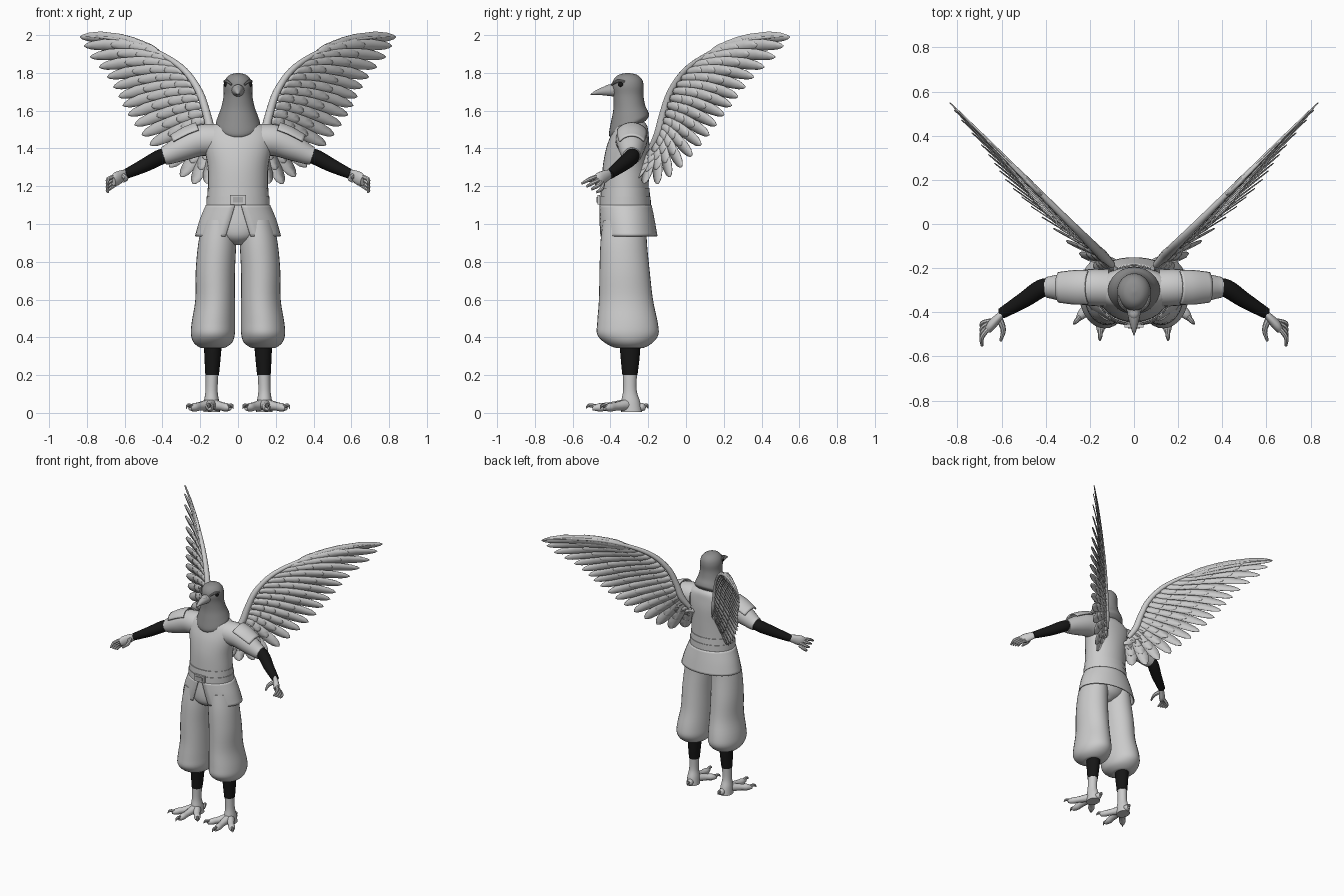
import bpy, bmesh, math
from mathutils import Vector

cube = bpy.data.objects.get("Cube")
if cube:
    bpy.data.objects.remove(cube, do_unlink=True)


def material(name, value):
    m = bpy.data.materials.new(name)
    m.use_nodes = True
    col = (value, value, value, 1)
    m.diffuse_color = col
    m.node_tree.nodes["Principled BSDF"].inputs["Base Color"].default_value = col
    return m


LIGHT = material("light grey cloth", 0.6)
HEAD = material("dark grey plumage", 0.27)
BEAK = material("mid grey beak", 0.42)
BLACK = material("black wraps", 0.008)
parts = []


def sample(pts, t):
    """Smooth interpolation through control points, t from 0 to 1."""
    n = len(pts) - 1
    i = min(int(t * n), n - 1)
    f = t * n - i
    p = [pts[max(0, min(n, i + k))] for k in (-1, 0, 1, 2)]
    return [b + f / 2 * (c - a + f * (2 * a - 5 * b + 4 * c - d + f * (3 * (b - c) + d - a)))
            for a, b, c, d in zip(*p)]


def resample(pts, steps=4):
    n = (len(pts) - 1) * steps
    return [sample(pts, k / n) for k in range(n + 1)]


def finish(name, bm, mat, mirror=False, thick=0):
    bmesh.ops.recalc_face_normals(bm, faces=bm.faces[:])
    me = bpy.data.meshes.new(name)
    bm.to_mesh(me)
    bm.free()
    me.materials.append(mat)
    ob = bpy.data.objects.new(name, me)
    bpy.context.collection.objects.link(ob)
    if thick:
        mod = ob.modifiers.new("Thickness", 'SOLIDIFY')
        mod.thickness, mod.offset = thick, 0
    if mirror:
        mod = ob.modifiers.new("Mirror", 'MIRROR')
        mod.use_mirror_merge = False
    parts.append(ob)
    return ob


def skin(bm, rings, closed=True):
    """Bridge successive rings of points, with end caps when closed."""
    rows = [[bm.verts.new(p) for p in r] for r in rings]
    n = len(rows[0])
    for a, b in zip(rows, rows[1:]):
        for j in range(n if closed else n - 1):
            k = (j + 1) % n
            bm.faces.new((a[j], a[k], b[k], b[j]))
    if closed:
        bm.faces.new(rows[0])
        bm.faces.new(rows[-1])


def loft(name, rings, mat, mirror=False, gap=False, thick=0, sides=32):
    """Rings are x, y, z, rx, ry, extra; extra is a tilt, or a front gap angle."""
    out = []
    for x, y, z, rx, ry, e in resample([(*r, 0)[:6] for r in rings]):
        g = e if gap else 0
        tilt = 0 if gap else e
        n = sides if not gap else sides - 1
        angs = [-math.pi / 2 + g + (2 * math.pi - 2 * g) * j / n for j in range(sides)]
        out.append([(x + rx * math.cos(a), y + ry * math.sin(a), z + tilt * ry * math.sin(a))
                    for a in angs])
    bm = bmesh.new()
    skin(bm, out, not gap)
    return finish(name, bm, mat, mirror, thick)


def add_tube(bm, pts, sides=14, flat=1, arc=None):
    pts = resample(pts)
    pos = [Vector(p[:3]) for p in pts]
    rings = []
    for i, p in enumerate(pts):
        t = (pos[min(i + 1, len(pos) - 1)] - pos[max(i - 1, 0)]).normalized()
        s = t.cross(Vector((0, 0, 1))).normalized()
        u = s.cross(t)
        if arc:
            angs = [arc[0] + (arc[1] - arc[0]) * j / (sides - 1) for j in range(sides)]
        else:
            angs = [2 * math.pi * j / sides for j in range(sides)]
        r = max(p[3], 0.001)
        rings.append([pos[i] + s * r * flat * math.cos(a) + u * r * math.sin(a) for a in angs])
    skin(bm, rings, arc is None)


def tube(name, pts, mat, mirror=True, thick=0, **kw):
    bm = bmesh.new()
    add_tube(bm, pts, **kw)
    return finish(name, bm, mat, mirror, thick)


def ball(name, loc, scale, mat, mirror=False):
    bm = bmesh.new()
    bmesh.ops.create_uvsphere(bm, u_segments=16, v_segments=10, radius=1)
    for v in bm.verts:
        v.co = Vector(a * b + c for a, b, c in zip(v.co, scale, loc))
    finish(name, bm, mat, mirror)


def box(name, loc, size, mat):
    bm = bmesh.new()
    bmesh.ops.create_cube(bm, size=1)
    for v in bm.verts:
        v.co = Vector(a * b + c for a, b, c in zip(v.co, size, loc))
    finish(name, bm, mat)


# Head, neck ruff and face
loft("head", [(0, -.305, 1.50, .095, .092, .5), (0, -.302, 1.525, .118, .106, .45),
              (0, -.298, 1.57, .106, .098, .25), (0, -.3, 1.62, .088, .084, .1),
              (0, -.305, 1.68, .076, .08), (0, -.308, 1.73, .077, .084),
              (0, -.308, 1.765, .067, .075), (0, -.308, 1.79, .042, .048),
              (0, -.308, 1.8, .004, .004)], HEAD)
tube("beak", [(0, -.365, 1.708, .036), (0, -.42, 1.705, .027), (0, -.47, 1.697, .014),
              (0, -.505, 1.685, .002)], BEAK, mirror=False)
ball("cere", (0, -.405, 1.724), (.022, .025, .014), BEAK)
ball("eyes", (.066, -.345, 1.738), (.009, .016, .012), BLACK, True)
tube("brows", [(.035, -.392, 1.738, .006), (.06, -.365, 1.756, .009), (.072, -.325, 1.754, .006)],
     HEAD, sides=8)

# Tunic, belt and split skirt
loft("tunic", [(0, -.32, 1.1, .155, .125), (0, -.322, 1.18, .158, .124), (0, -.318, 1.3, .16, .123),
               (0, -.308, 1.4, .178, .115), (0, -.298, 1.47, .185, .1), (0, -.292, 1.515, .15, .088),
               (0, -.29, 1.54, .09, .07)], LIGHT)
loft("tunic_hem", [(0, -.322, 1.145, .163, .131), (0, -.322, 1.19, .161, .129)], LIGHT)
loft("belt", [(0, -.322, 1.095, .168, .136), (0, -.322, 1.145, .167, .135)], LIGHT)
loft("skirt", [(0, -.32, 1.1, .167, .135, .1), (0, -.313, 1.02, .2, .144, .2),
               (0, -.305, .935, .224, .151, .3)], LIGHT, gap=True, thick=.008)
box("buckle", (0, -.462, 1.128), (.085, .014, .05), LIGHT)
box("buckle_plate", (0, -.468, 1.128), (.055, .012, .028), BEAK)

# Trousers
loft("hips", [(0, -.32, 1.1, .15, .12), (0, -.325, 1.0, .165, .125), (0, -.33, .93, .12, .11),
              (0, -.33, .89, .03, .06)], LIGHT)
loft("trouser_legs", [(.1, -.325, 1.02, .085, .115), (.11, -.33, .9, .1, .123), (.12, -.325, .75, .104, .133),
                      (.121, -.318, .6, .105, .143), (.13, -.31, .48, .115, .16),
                      (.133, -.308, .415, .116, .162), (.133, -.303, .37, .1, .125),
                      (.135, -.298, .343, .06, .07), (.135, -.296, .35, .038, .045)], LIGHT, True)

# Lower legs and clawed feet
loft("leg_wraps", [(.133, -.296, .37, .048, .056), (.135, -.296, .28, .042, .049),
                   (.137, -.297, .2, .036, .04)], BLACK, True, sides=20)
loft("shanks", [(.137, -.297, .22, .034, .038), (.14, -.297, .12, .032, .036),
                (.14, -.293, .06, .04, .05), (.14, -.288, .005, .044, .055)], LIGHT, True, sides=20)
toes, claws = bmesh.new(), bmesh.new()
root = Vector((.14, -.3, .045))
for x, y in ((.155, -.53), (.275, -.455), (.025, -.45), (.13, -.2)):
    tip = Vector((x, y, .022))
    a, b, c = (root.lerp(tip, f) for f in (.45, .68, .85))
    add_tube(toes, [(*root, .034), (*a, .023), (*b, .023), (*c, .012)], sides=10)
    top = root.lerp(tip, .92) + Vector((0, 0, .016))
    add_tube(claws, [(*b, .012), (*top, .01), (*tip, .001)], sides=8)
finish("toes", toes, LIGHT, True)
finish("claws", claws, BEAK, True)

# Arms, shoulder pads and hands
tube("sleeves", [(.12, -.29, 1.445, .085), (.2, -.287, 1.442, .083), (.29, -.288, 1.405, .07),
                 (.36, -.287, 1.372, .055), (.395, -.287, 1.36, .047)], LIGHT, sides=24)
tube("shoulder_pads", [(.19, -.287, 1.45, .09), (.25, -.287, 1.427, .09), (.325, -.287, 1.395, .079)],
     LIGHT, thick=.01, arc=(.6, 2.54))
tube("forearm_wraps", [(.36, -.28, 1.375, .036), (.42, -.292, 1.35, .041), (.5, -.345, 1.308, .036),
                       (.6, -.405, 1.262, .025)], BLACK, sides=18)
hands = bmesh.new()
add_tube(hands, [(.585, -.395, 1.268, .022), (.615, -.425, 1.255, .031), (.645, -.458, 1.238, .036),
                 (.662, -.482, 1.228, .026)], flat=.6)
for k in range(4):
    add_tube(hands, [(.648, -.462 + .008 * k, 1.255 - .015 * k, .011),
                     (.688, -.51 + .02 * k, 1.237 - .018 * k, .011),
                     (.688, -.553 + .026 * k, 1.213 - .015 * k, .006)], sides=8)
add_tube(hands, [(.61, -.43, 1.255, .016), (.592, -.48, 1.24, .012), (.605, -.53, 1.225, .006)], sides=8)
finish("hands", hands, LIGHT, True)

# Wings: leading edge, then overlapping rows of feathers
SLANT = -.285
edge = [(.1, 1.40, .016), (.14, 1.48, .024), (.165, 1.58, .022), (.205, 1.7, .02), (.28, 1.81, .017),
        (.39, 1.89, .014), (.53, 1.952, .011), (.68, 1.984, .008), (.83, 1.994, .003)]
tube("wing_edges", [(x, x + SLANT, z, r) for x, z, r in edge], LIGHT, sides=10)
roots = [(.42, 1.905), (.33, 1.84), (.25, 1.75), (.2, 1.65), (.17, 1.54), (.14, 1.46), (.1, 1.38)]
tips = [(.835, 1.99), (.785, 1.89), (.7, 1.79), (.64, 1.69), (.595, 1.6), (.53, 1.5), (.45, 1.4),
        (.35, 1.29), (.23, 1.21), (.11, 1.23)]
outline = [(0, .45), (.2, .75), (.5, 1), (.75, 1), (.9, .75), (.97, .4), (1, .05)]
normal = Vector((.7, -.7, 0))
rows = (("flight_feathers", 1, .03, .003, 18), ("long_coverts", .66, .03, .008, 18),
        ("middle_coverts", .42, .028, .013, 18), ("short_coverts", .22, .026, .018, 18))
for name, reach, width, thick, count in rows:
    bm = bmesh.new()
    for i in range(count):
        t = i / (count - 1)
        r, p = sample(roots, t), sample(tips, t)
        dx, dz = p[0] - r[0], p[1] - r[1]
        length = math.hypot(dx, dz)
        strips = []
        for s, w in outline:
            f = s * reach
            bow = .07 * length * math.sin(math.pi * f) * (1 - t)
            x, z = r[0] + dx * f, r[1] + dz * f + bow
            mid = Vector((x, x + SLANT - .1 * f * min(1, 2 * t), z))
            side = Vector((-dz, -dz, dx)) / length * w * width
            lean = normal * .004 * w
            strips.append([mid - side - lean, mid + normal * .002, mid + side + lean])
        skin(bm, strips, False)
    finish(name, bm, LIGHT, True, thick)

# Smooth shading with sharp edges kept
bpy.ops.object.select_all(action='DESELECT')
for ob in parts:
    ob.select_set(True)
bpy.context.view_layer.objects.active = parts[0]
bpy.ops.object.shade_smooth_by_angle(angle=math.radians(40))
